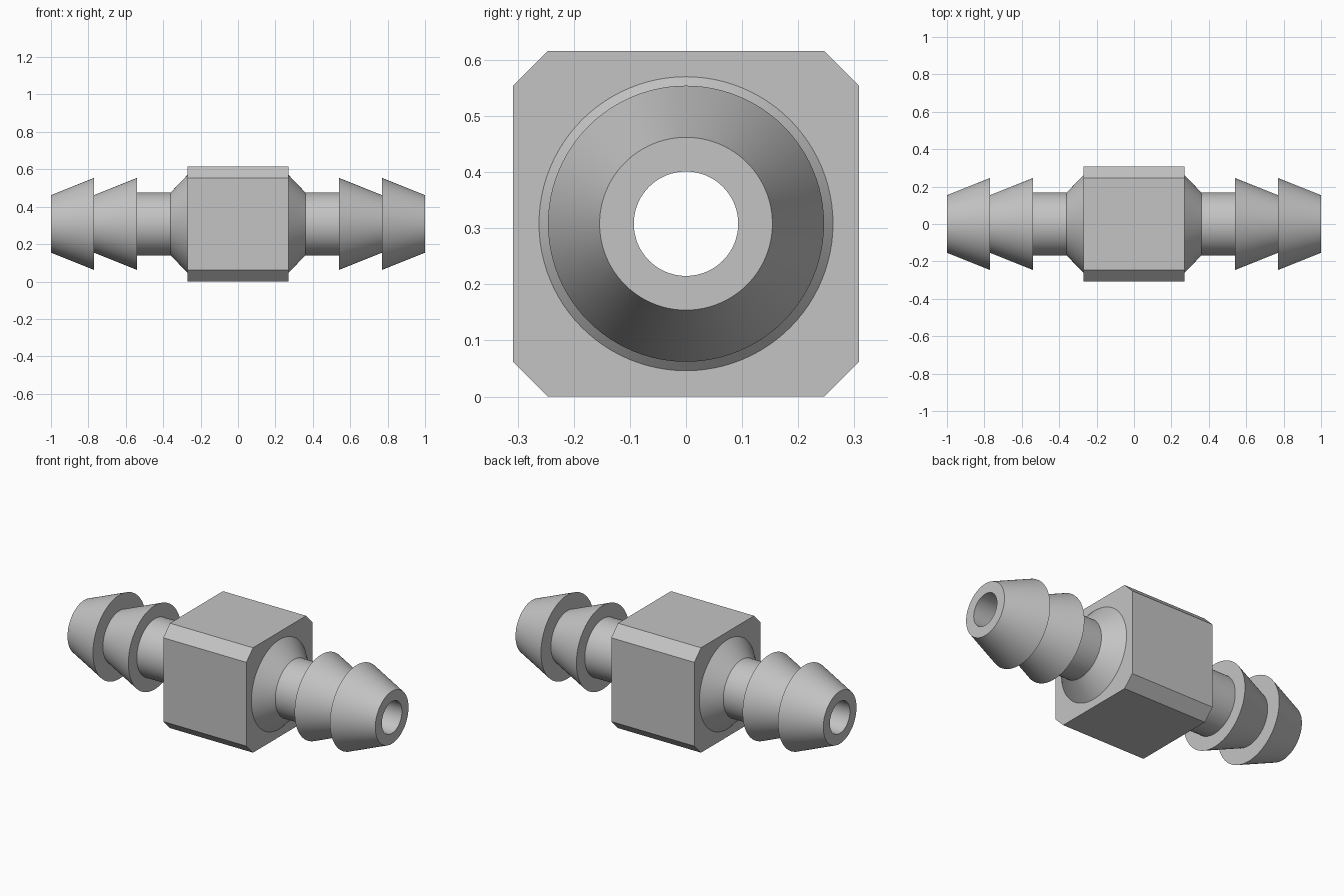
import bpy, bmesh, math
from mathutils import Vector

cube = bpy.data.objects.get("Cube")
if cube:
    bpy.data.objects.remove(cube, do_unlink=True)

SEG = 96
AXIS = 0.308          # height of the bore axis, also half the body width
BODY_X = 0.27         # half length of the body
CHAMFER = 0.062
CONE_R = 0.262
BORE_R = 0.093

grey = bpy.data.materials.new("plain grey")
grey.use_nodes = True
grey.diffuse_color = (0.55, 0.55, 0.55, 1)
grey.node_tree.nodes["Principled BSDF"].inputs["Base Color"].default_value = grey.diffuse_color


def finish(bm, name):
    bmesh.ops.recalc_face_normals(bm, faces=bm.faces[:])
    mesh = bpy.data.meshes.new(name)
    bm.to_mesh(mesh)
    bm.free()
    mesh.materials.append(grey)
    mesh.shade_smooth()
    mesh.set_sharp_from_angle(angle=math.radians(30))
    obj = bpy.data.objects.new(name, mesh)
    obj.location.z = AXIS
    bpy.context.collection.objects.link(obj)
    return obj


def circle(x, r):
    angles = [2 * math.pi * i / SEG for i in range(SEG)]
    return [Vector((x, r * math.cos(a), r * math.sin(a))) for a in angles]


def add_loop(bm, points):
    return [bm.verts.new(p) for p in points]


def skin(bm, a, b):
    n = len(a)
    for i in range(n):
        j = (i + 1) % n
        bm.faces.new((a[i], a[j], b[j], b[i]))


def loop_edges(bm, loop):
    return [bm.edges.new((v, loop[(i + 1) % len(loop)])) for i, v in enumerate(loop)]


# Square body with chamfered long edges and round openings in its ends
def make_body():
    bm = bmesh.new()
    h, c = AXIS, AXIS - CHAMFER
    outline = [(h, -c), (h, c), (c, h), (-c, h), (-h, c), (-h, -c), (-c, -h), (c, -h)]
    rims = []
    for x in (-BODY_X, BODY_X):
        rim = add_loop(bm, [Vector((x, y, z)) for y, z in outline])
        hole = add_loop(bm, circle(x, CONE_R))
        edges = loop_edges(bm, rim) + loop_edges(bm, hole)
        bmesh.ops.triangle_fill(bm, edges=edges, use_beauty=True,
                                use_dissolve=False, normal=(math.copysign(1, x), 0, 0))
        rims.append(rim)
    skin(bm, *rims)
    finish(bm, "square_body")


# Turned hose fitting: cone, neck, two barbs, end ring and half of the bore
def make_fitting(side, name):
    profile = [(BODY_X, CONE_R), (0.36, 0.168), (0.54, 0.168),
               (0.54, 0.246), (0.77, 0.154), (0.77, 0.246),
               (1.0, 0.154), (1.0, BORE_R), (0.0, BORE_R)]
    bm = bmesh.new()
    loops = [add_loop(bm, circle(side * x, r)) for x, r in profile]
    for a, b in zip(loops, loops[1:]):
        skin(bm, a, b)
    finish(bm, name)


make_body()
make_fitting(1, "left_barbed_fitting")
make_fitting(-1, "right_barbed_fitting")
